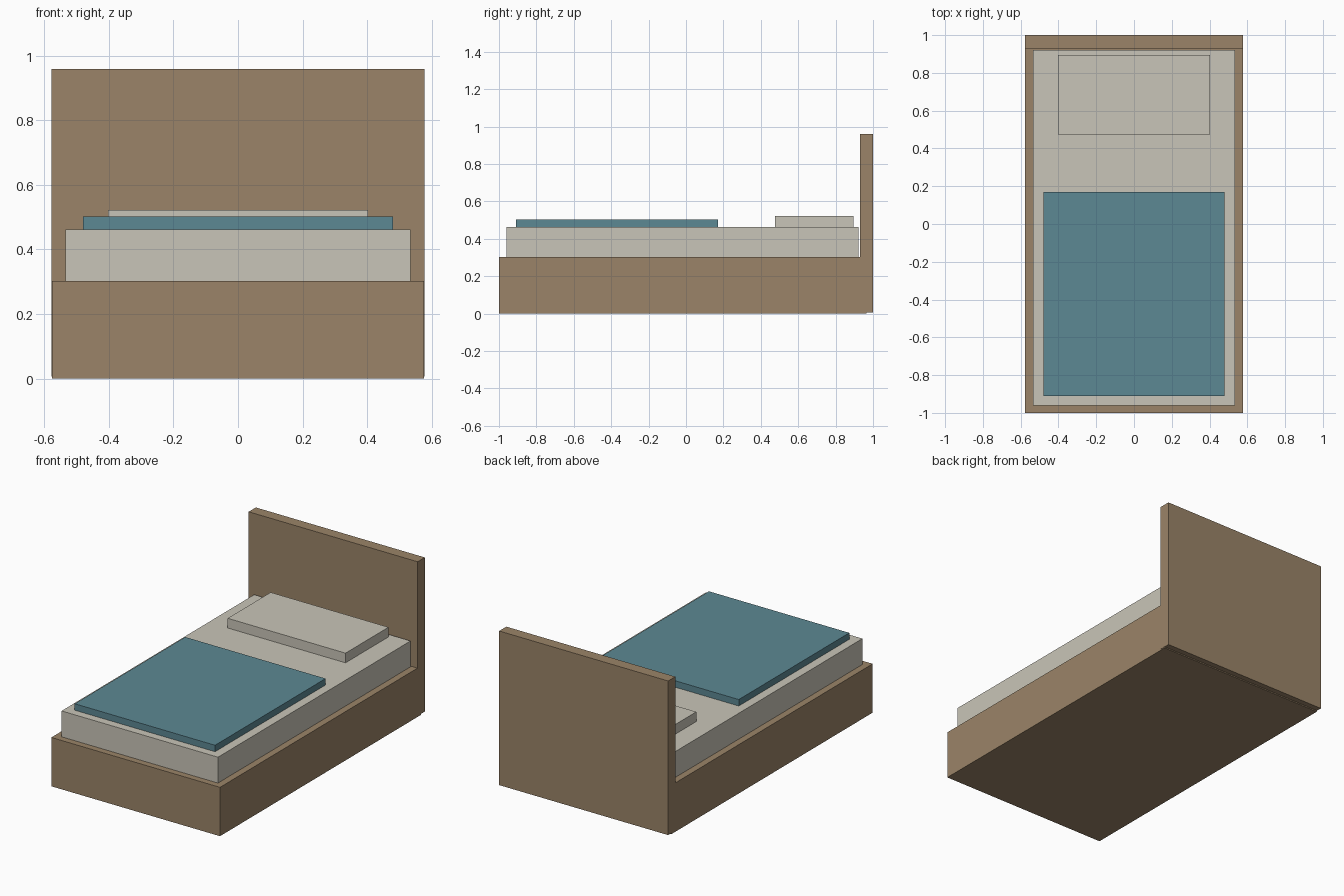
import bpy
from mathutils import Vector

cube = bpy.data.objects.get("Cube")
if cube:
    bpy.data.objects.remove(cube, do_unlink=True)


def make_material(name, rgb):
    mat = bpy.data.materials.new(name)
    mat.use_nodes = True
    colour = (*rgb, 1.0)
    mat.diffuse_color = colour
    mat.node_tree.nodes["Principled BSDF"].inputs["Base Color"].default_value = colour
    return mat


def make_box(name, half_width, y_range, z_range, mat):
    """Box centred on x = 0, given by its extents."""
    low = Vector((-half_width, y_range[0], z_range[0]))
    high = Vector((half_width, y_range[1], z_range[1]))
    bpy.ops.mesh.primitive_cube_add(size=1, location=(low + high) / 2)
    box = bpy.context.object
    box.name = box.data.name = name
    box.scale = high - low
    bpy.ops.object.transform_apply(location=False, rotation=False, scale=True)
    box.data.materials.append(mat)
    return box


wood = make_material("brown wood", (0.328, 0.231, 0.138))
linen = make_material("cream linen", (0.584, 0.558, 0.479))
cloth = make_material("teal cloth", (0.107, 0.246, 0.292))

# Wooden frame
make_box("bed_base", 0.577, (-1.0, 0.965), (0.0, 0.302), wood)
make_box("headboard", 0.578, (0.93, 1.0), (0.007, 0.96), wood)

# Bedding
make_box("mattress", 0.535, (-0.96, 0.922), (0.302, 0.462), linen)
make_box("pillow", 0.403, (0.475, 0.895), (0.462, 0.522), linen)
make_box("blanket", 0.48, (-0.91, 0.17), (0.462, 0.502), cloth)
